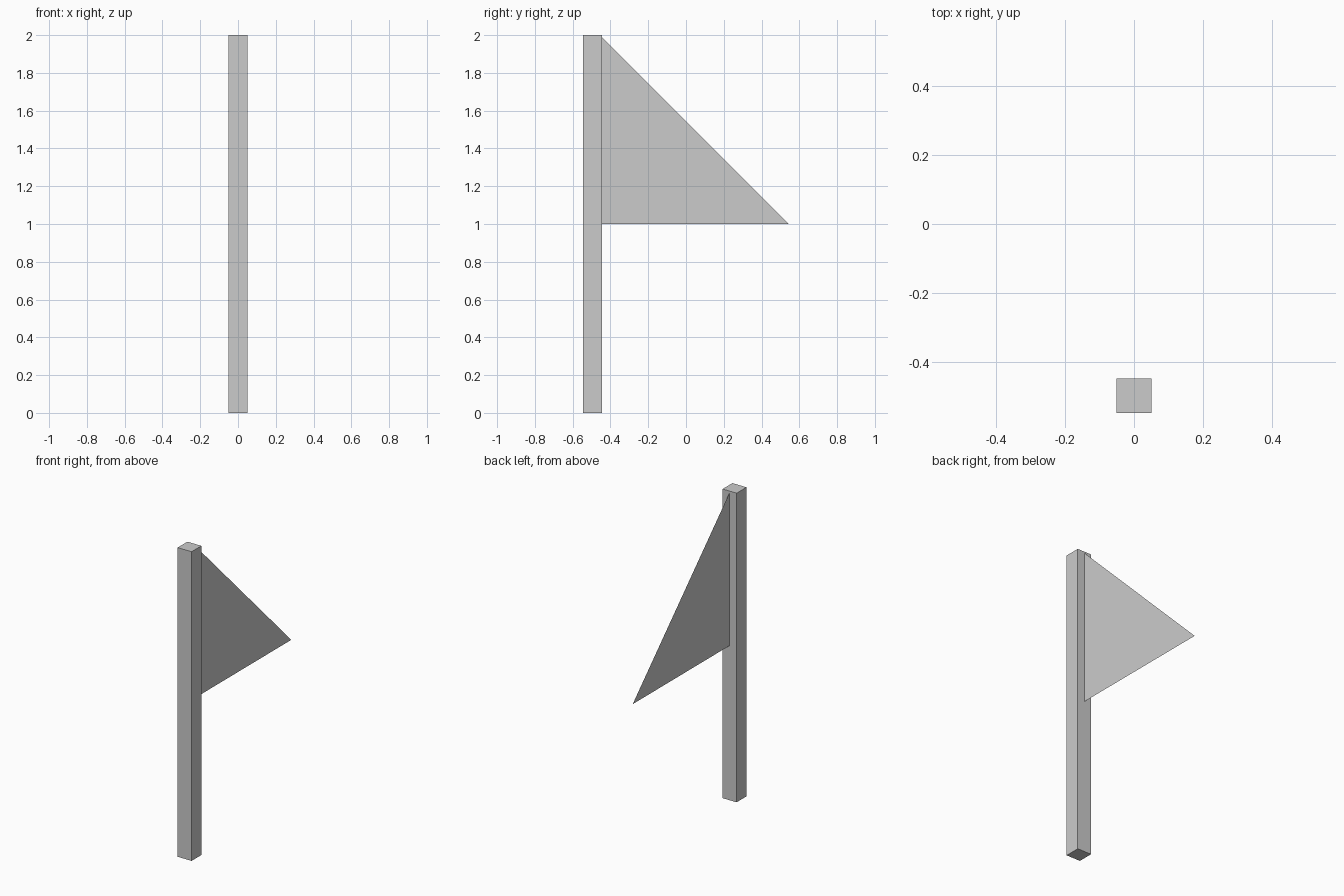
import bpy

if "Cube" in bpy.data.objects:
    bpy.data.objects.remove(bpy.data.objects["Cube"])

POLE_Y = -0.496   # pole centre
HALF = 0.05       # half pole width
HEIGHT = 2.0


def add_mesh(name, verts, faces):
    mesh = bpy.data.meshes.new(name)
    mesh.from_pydata(verts, [], faces)
    mesh.update()
    obj = bpy.data.objects.new(name, mesh)
    bpy.context.collection.objects.link(obj)
    return obj


# Square pole
bpy.ops.mesh.primitive_cube_add(size=1, location=(0, POLE_Y, HEIGHT / 2))
pole = bpy.context.object
pole.name = "pole"
pole.scale = (2 * HALF, 2 * HALF, HEIGHT)
bpy.ops.object.transform_apply(location=False, rotation=False, scale=True)

# Paper-thin triangular pennant, its hoist edge just inside the pole
add_mesh("pennant_flag",
         [(0, -0.455, 1.0), (0, 0.545, 1.0), (0, -0.455, 2.0)],
         [(0, 1, 2)])
